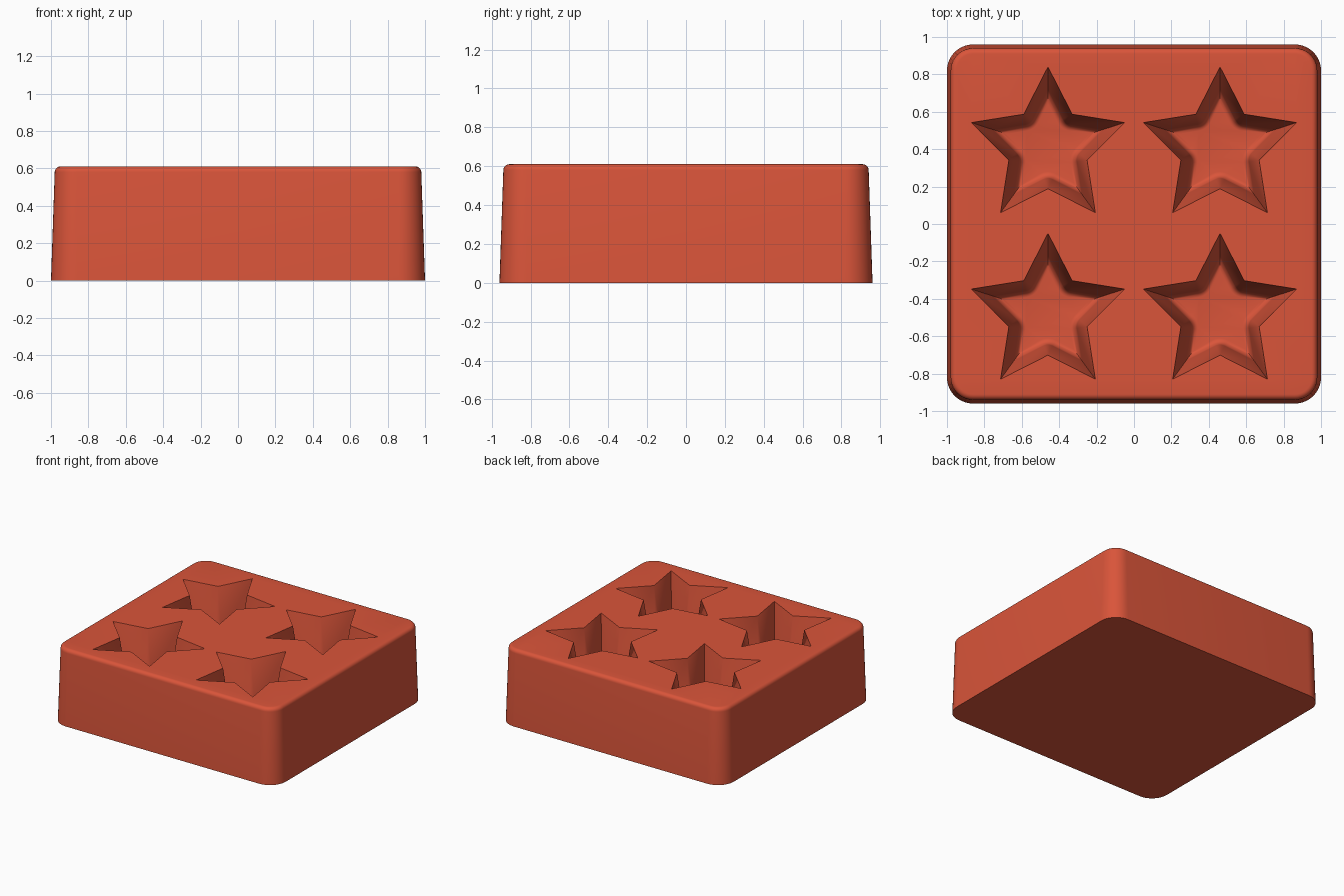
import bpy, bmesh
from math import sin, cos, acos, atan2, pi, radians

cube = bpy.data.objects.get("Cube")
if cube:
    bpy.data.objects.remove(cube, do_unlink=True)

HEIGHT = 0.61
TIP, NOTCH = 0.431, 0.22             # star radii at the rim
HALF = atan2(NOTCH * sin(pi / 5), TIP - NOTCH * cos(pi / 5))
SPREAD = acos(TIP * sin(HALF) / NOTCH)


def block_ring(inset, z, segments=10):
    """Rounded rectangle, shrunk by inset."""
    radius = 0.14 - inset
    points = []
    for k, (sx, sy) in enumerate([(1, 1), (-1, 1), (-1, -1), (1, -1)]):
        for i in range(segments + 1):
            a = (k + i / segments) * pi / 2
            points.append((sx * 0.86 + radius * cos(a), sy * 0.82 + radius * sin(a), z))
    return points


def star_ring(cx, cy, inset, z, segments=6):
    """Star shrunk by inset, with sharp tips and rounded notches."""
    points = []
    for k in range(5):
        a = radians(90 + 72 * k)
        reach = TIP - inset / sin(HALF)
        points.append((cx + reach * cos(a), cy + reach * sin(a), z))
        a += pi / 5
        for i in range(segments + 1):
            b = a + pi + SPREAD * (1 - 2 * i / segments)
            points.append((cx + NOTCH * cos(a) + inset * cos(b),
                           cy + NOTCH * sin(a) + inset * sin(b), z))
    return points


def loft(bm, rings):
    """Join successive rings with quads; return the last ring."""
    loops = [[bm.verts.new(p) for p in ring] for ring in rings]
    for low, high in zip(loops, loops[1:]):
        for i in range(len(low)):
            j = (i + 1) % len(low)
            bm.faces.new((low[i], low[j], high[j], high[i]))
    return loops


bm = bmesh.new()

# Tapered block with a rounded top edge
quarter = [i / 6 * pi / 2 for i in range(7)]
rings = [block_ring(0, 0)]
rings += [block_ring(0.02 + 0.03 * (1 - cos(t)), HEIGHT - 0.03 + 0.03 * sin(t)) for t in quarter]
bm.faces.new(loft(bm, rings)[0])

# Four star pockets: sloped walls, filleted into a flat floor
for cx in (-0.46, 0.46):
    for cy in (-0.481, 0.409):
        rings = [star_ring(cx, cy, 0, HEIGHT)]
        rings += [star_ring(cx, cy, 0.055 + 0.035 * (1 - cos(t)),
                            HEIGHT - 0.37 - 0.05 * sin(t)) for t in quarter]
        bm.faces.new(loft(bm, rings)[-1])

# Top surface around the pockets
bmesh.ops.remove_doubles(bm, verts=bm.verts[:], dist=0.00001)
rim = [e for e in bm.edges if e.is_boundary and all(v.co.z > HEIGHT - 0.001 for v in e.verts)]
bmesh.ops.triangle_fill(bm, edges=rim, use_beauty=True, normal=(0, 0, 1))
bmesh.ops.recalc_face_normals(bm, faces=bm.faces[:])

mesh = bpy.data.meshes.new("star_mould")
bm.to_mesh(mesh)
bm.free()
mould = bpy.data.objects.new("star_mould", mesh)
bpy.context.collection.objects.link(mould)

# Single terracotta red colour
red = bpy.data.materials.new("terracotta_red")
red.use_nodes = True
colour = (0.70, 0.09, 0.042, 1)
red.diffuse_color = colour
red.node_tree.nodes["Principled BSDF"].inputs["Base Color"].default_value = colour
mesh.materials.append(red)

bpy.ops.object.select_all(action="DESELECT")
mould.select_set(True)
bpy.context.view_layer.objects.active = mould
bpy.ops.object.shade_smooth_by_angle(angle=radians(30))
